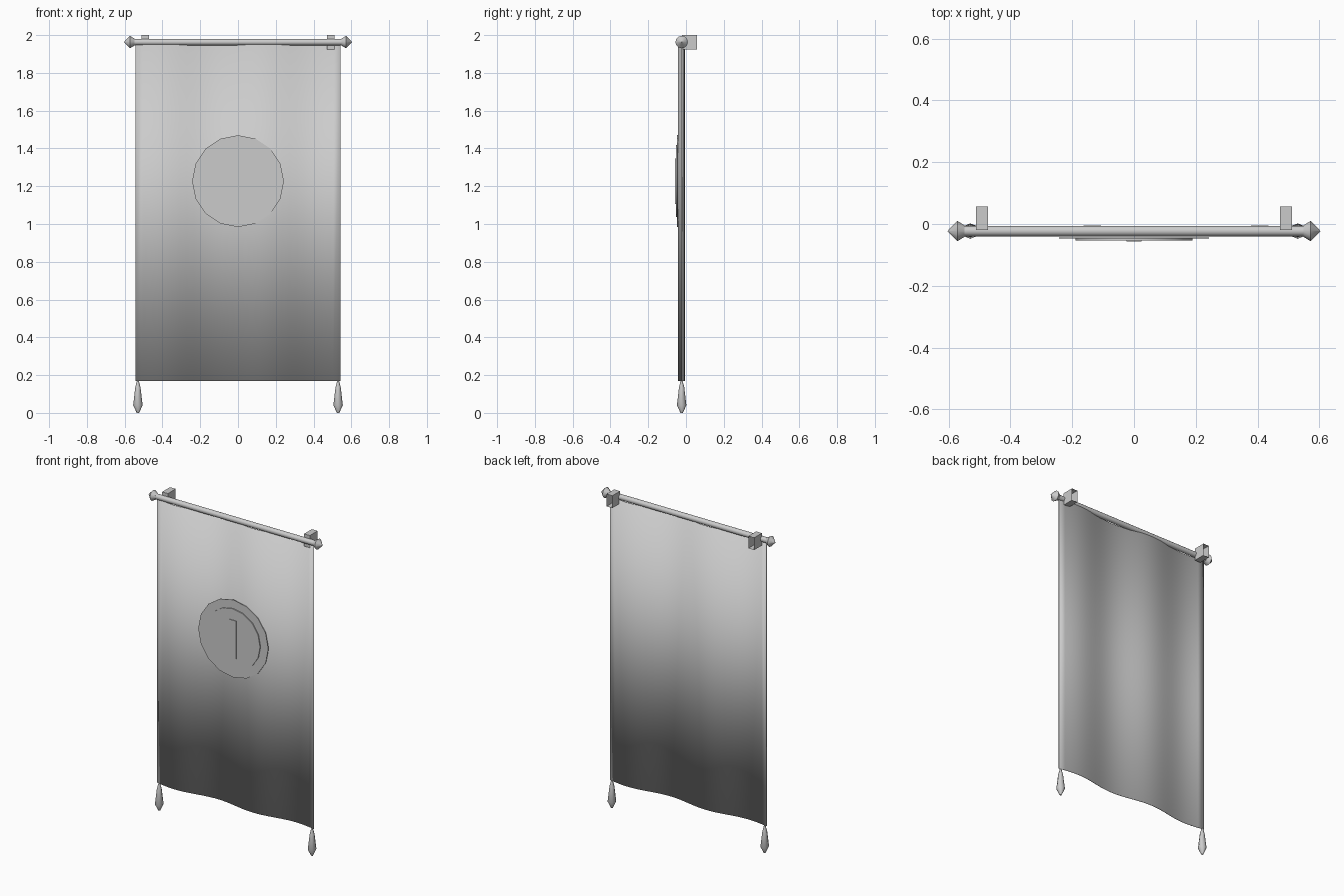
import bpy, bmesh, math
from mathutils import Matrix, Vector

if "Cube" in bpy.data.objects:
    bpy.data.objects.remove(bpy.data.objects["Cube"])

grey = bpy.data.materials.new("plain grey")
grey.diffuse_color = (0.6, 0.6, 0.6, 1)
grey.use_nodes = True
grey.node_tree.nodes["Principled BSDF"].inputs["Base Color"].default_value = grey.diffuse_color
Y = -0.023      # depth of the rod axis
ROD_Z = 1.963


def finish(name, bm, smooth=None):
    bmesh.ops.recalc_face_normals(bm, faces=bm.faces)
    me = bpy.data.meshes.new(name)
    bm.to_mesh(me)
    bm.free()
    me.materials.append(grey)
    ob = bpy.data.objects.new(name, me)
    bpy.context.collection.objects.link(ob)
    if smooth:
        bpy.ops.object.select_all(action='DESELECT')
        ob.select_set(True)
        bpy.context.view_layer.objects.active = ob
        bpy.ops.object.shade_smooth_by_angle(angle=math.radians(smooth))
    return ob


def lathe(name, profile, sides, place, smooth):
    """Spin (radius, height) points about z, then place the result."""
    bm = bmesh.new()
    rings = []
    for r, h in profile:
        rings.append([bm.verts.new((r * math.cos(2 * math.pi * i / sides),
                                    r * math.sin(2 * math.pi * i / sides), h))
                      for i in range(sides)])
    for a, b in zip(rings, rings[1:]):
        for i in range(sides):
            j = (i + 1) % sides
            bm.faces.new((a[i], a[j], b[j], b[i]))
    bm.faces.new(rings[0])
    bm.faces.new(rings[-1])
    bmesh.ops.transform(bm, matrix=place, verts=bm.verts)
    return finish(name, bm, smooth)


def box(name, lo, hi, open_back=False):
    bm = bmesh.new()
    lo, hi = Vector(lo), Vector(hi)
    bmesh.ops.create_cube(bm, size=1)
    for v in bm.verts:
        v.co = Vector((lo[k] + (v.co[k] + 0.5) * (hi[k] - lo[k]) for k in range(3)))
    if open_back:
        back = [f for f in bm.faces if f.calc_center_median().y > hi.y - 1e-4]
        bmesh.ops.delete(bm, geom=back, context='FACES')
    return finish(name, bm)


# Rod
along_x = Matrix.Rotation(math.pi / 2, 4, 'Y')
rod_place = Matrix.Translation((0, Y, ROD_Z)) @ along_x
lathe("rod", [(0.017, -0.55), (0.017, 0.55)], 12, rod_place, 40)

for side, tag in ((-1, "left"), (1, "right")):
    # Pointed finial on the rod end
    turn = Matrix.Rotation(side * math.pi / 2, 4, 'Y')
    lathe("finial_" + tag, [(0.018, 0.548), (0.033, 0.572), (0.001, 0.603)], 12,
          Matrix.Translation((0, Y, ROD_Z)) @ turn, 40)
    # Wall bracket, open towards the wall
    x = side * 0.492
    box("bracket_" + tag, (x - 0.02, -0.02, 1.923), (x + 0.02, 0.057, 2.0), True)
    # Tassel under the cloth corner
    lathe("tassel_" + tag,
          [(0.006, 0), (0.025, 0.04), (0.014, 0.135), (0.005, 0.17)], 8,
          Matrix.Translation((side * 0.53, Y, 0)), 50)

# Hanging cloth with two soft waves
bm = bmesh.new()
N, W = 28, 0.543
prev = None
for i in range(N + 1):
    x = -W + 2 * W * i / N
    y = Y - 0.017 * math.sin(2 * math.pi * x / W)
    cur = (bm.verts.new((x, y, 0.17)), bm.verts.new((x, y, 1.95)))
    if prev:
        bm.faces.new((prev[0], cur[0], cur[1], prev[1]))
    prev = cur
cloth = finish("cloth", bm, 40)
solid = cloth.modifiers.new("thickness", 'SOLIDIFY')
solid.thickness = 0.003
solid.offset = 0

# Round emblem: two stacked plates and an upright bar
facing = Matrix.Translation((0, 0, 1.227)) @ Matrix.Rotation(math.pi / 2, 4, 'X')
lathe("emblem_plate", [(0.243, 0.043), (0.243, 0.047)], 16, facing, 30)
lathe("emblem_inner_plate", [(0.19, 0.046), (0.19, 0.053)], 16, facing, 30)
box("emblem_bar", (-0.025, -0.057, 1.107), (0.025, -0.052, 1.347))
